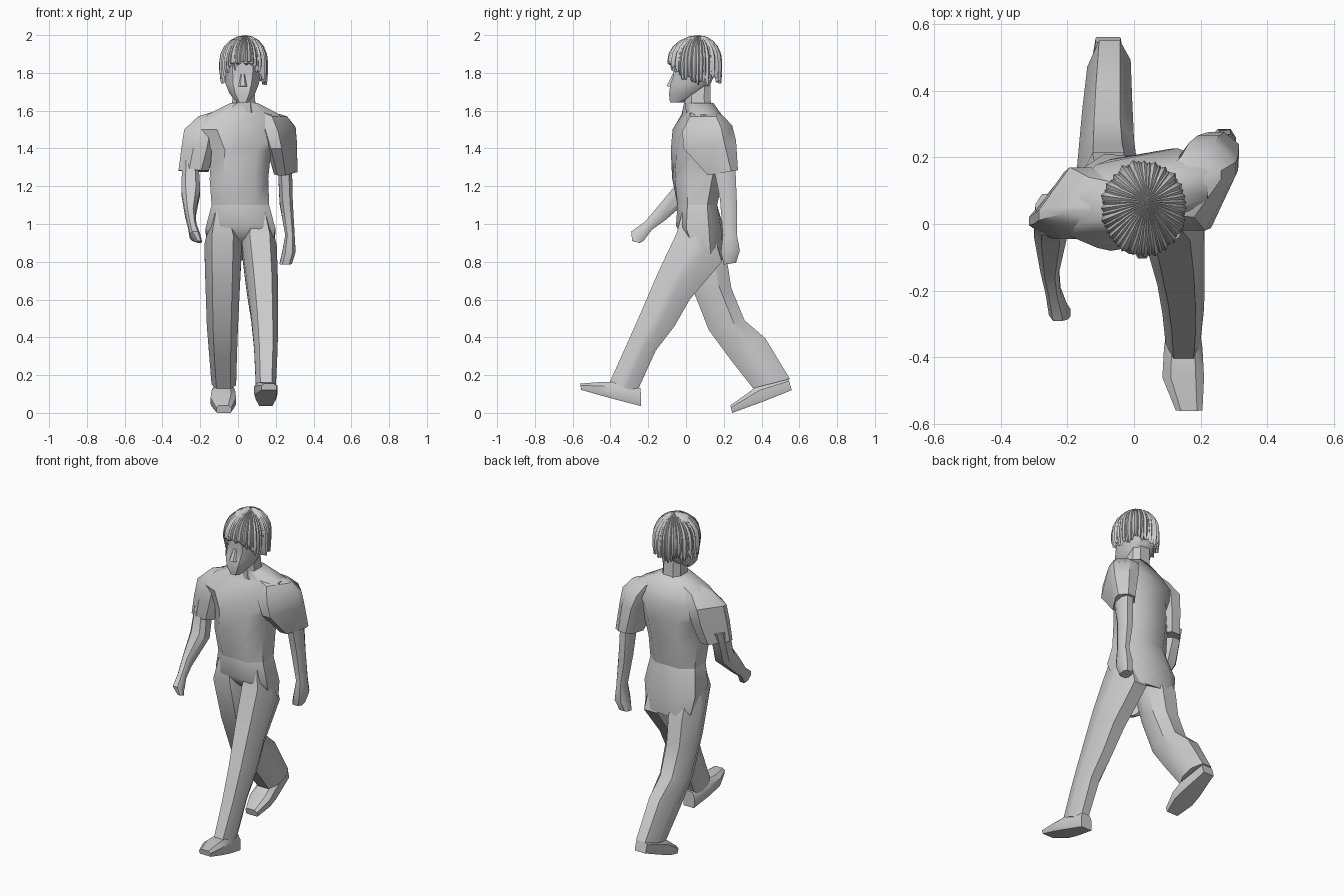
import bpy, bmesh, math, random

if "Cube" in bpy.data.objects:
    bpy.data.objects.remove(bpy.data.objects["Cube"], do_unlink=True)
random.seed(4)

# One plain grey for the whole figure
GREY = (0.6, 0.6, 0.6, 1)
grey = bpy.data.materials.new("plain_grey")
grey.use_nodes = True
grey.diffuse_color = GREY
grey.node_tree.nodes["Principled BSDF"].inputs["Base Color"].default_value = GREY

# Sections as (across, front to back): body, shoes, legs and sleeves
SECTION = [(1, -.5), (1, .5), (.55, 1), (-.55, 1),
           (-1, .5), (-1, -.5), (-.55, -1), (.55, -1)]
SHOE = [(1, -.4), (1, .7), (.92, 1), (-.92, 1),
        (-1, .7), (-1, -.4), (-.6, -1), (.6, -1)]
LEFT_LEG = [(1, -.2), (1, .2), (.45, 1), (-.5, 1),
            (-1, .4), (-1, -.4), (-.55, -1), (.6, -1)]
RIGHT_LEG = [(-a, b) for a, b in LEFT_LEG]
LEFT_SLEEVE = [(1, .25), (1, .55), (.3, 1), (-.5, 1),
               (-1, .5), (-1, -.6), (-.7, -1), (0, -1)]
RIGHT_SLEEVE = [(-a, -b) for a, b in LEFT_SLEEVE]


def finish(bm, name, angle=35):
    """Turn a bmesh into a finished object, smooth with sharp edges kept."""
    bmesh.ops.recalc_face_normals(bm, faces=bm.faces[:])
    mesh = bpy.data.meshes.new(name)
    bm.to_mesh(mesh)
    bm.free()
    mesh.materials.append(grey)
    obj = bpy.data.objects.new(name, mesh)
    bpy.context.collection.objects.link(obj)
    for other in bpy.context.selected_objects:
        other.select_set(False)
    obj.select_set(True)
    bpy.context.view_layer.objects.active = obj
    bpy.ops.object.shade_smooth_by_angle(angle=math.radians(angle))
    return obj


def loft(name, rings, bend=None, angle=35, section=SECTION):
    """Join rings given as x_min, x_max, front_y, front_z, back_y, back_z."""
    bm = bmesh.new()
    loops = []
    for x_min, x_max, front_y, front_z, back_y, back_z in rings:
        loop = []
        for across, along in section:
            mix = (along + 1) / 2
            x = (x_min + x_max) / 2 + across * (x_max - x_min) / 2
            y = front_y + (back_y - front_y) * mix
            z = front_z + (back_z - front_z) * mix
            if bend:
                y += bend(x, z)
            loop.append(bm.verts.new((x, y, z)))
        loops.append(loop)
    count = len(section)
    for lower, upper in zip(loops, loops[1:]):
        for i in range(count):
            j = (i + 1) % count
            bm.faces.new((lower[i], lower[j], upper[j], upper[i]))
    bm.faces.new(loops[0])
    bm.faces.new(loops[-1])
    return finish(bm, name, angle)


def level(*rings):
    """Level rings given as x_min, x_max, front_y, back_y, z."""
    return [(a, b, front, z, back, z) for a, b, front, back, z in rings]


def shoulder_twist(x, z):
    """Right shoulder swings forward and left shoulder swings back."""
    return (x - .02) * max(-.12, min(.2, (z - 1.1) * .6))


# Body: shirt from waist to collar, then pelvis
loft("shirt", level(
    (-.14, .165, -.045, .165, 1.1),
    (-.15, .16, -.065, .19, 1.24),
    (-.14, .175, -.065, .21, 1.39),
    (-.21, .23, -.045, .205, 1.5),
    (-.16, .22, -.005, .165, 1.58),
    (-.04, .105, -.005, .135, 1.64)), shoulder_twist, 45)
loft("pelvis", [
    (-.14, .165, -.045, 1.1, .165, 1.1),
    (-.172, .198, -.047, .99, .2, .94),
    (-.15, .185, .0, .92, .2, .81)], shoulder_twist, 45)

# Sleeves
loft("right_sleeve", [
    (-.315, -.155, -.04, 1.285, .12, 1.275),
    (-.3, -.12, -.045, 1.4, .155, 1.4),
    (-.285, -.1, -.035, 1.5, .17, 1.5),
    (-.21, -.06, .0, 1.57, .14, 1.57),
    (-.08, .0, .02, 1.61, .12, 1.61)], section=RIGHT_SLEEVE)
loft("left_sleeve", [
    (.19, .315, .115, 1.258, .275, 1.285),
    (.15, .312, -.012, 1.4, .265, 1.44),
    (.12, .305, -.02, 1.49, .245, 1.52),
    (.1, .26, .02, 1.57, .2, 1.57),
    (.05, .13, .03, 1.61, .14, 1.61)], section=LEFT_SLEEVE)

# Arms with hands
loft("right_arm", [
    (-.295, -.21, -.03, 1.34, .09, 1.34),
    (-.3, -.2, -.06, 1.2, .03, 1.14),
    (-.28, -.225, -.16, 1.08, -.11, 1.02),
    (-.265, -.22, -.22, 1.01, -.18, .97),
    (-.255, -.2, -.29, .96, -.225, .91),
    (-.22, -.19, -.285, .91, -.245, .9)])
loft("left_arm", [
    (.21, .285, .14, 1.33, .26, 1.33),
    (.22, .29, .18, 1.13, .27, 1.1),
    (.25, .3, .195, .94, .27, .94),
    (.235, .305, .185, .85, .285, .86),
    (.22, .285, .2, .785, .265, .795)])

# Trouser legs: left strides forward, right trails behind
loft("left_leg", [
    (.06, .165, -.02, 1.06, .12, 1.04),
    (.02, .205, -.05, .95, .19, .8),
    (.045, .212, -.145, .75, .02, .6),
    (.07, .212, -.235, .54, -.06, .46),
    (.085, .21, -.315, .36, -.16, .33),
    (.095, .2, -.405, .16, -.26, .11)], section=LEFT_LEG)
loft("right_leg", [
    (-.14, -.03, -.02, 1.06, .12, 1.04),
    (-.178, .02, -.045, .94, .215, .82),
    (-.172, .01, .03, .67, .24, .66),
    (-.165, .0, .12, .44, .31, .49),
    (-.155, -.005, .23, .29, .42, .395),
    (-.14, -.01, .355, .13, .55, .18)], section=RIGHT_LEG)

# Shoes, from heel to toe
loft("left_shoe", [
    (.11, .185, -.24, .13, -.238, .036),
    (.09, .205, -.37, .165, -.37, .07),
    (.085, .21, -.46, .163, -.46, .095),
    (.125, .205, -.56, .155, -.555, .122)], section=SHOE)
loft("right_shoe", [
    (-.115, -.04, .54, .19, .56, .12),
    (-.14, -.015, .38, .145, .41, .06),
    (-.145, -.01, .32, .1, .34, .035),
    (-.115, -.035, .235, .04, .245, .0)], section=SHOE)

# Head, neck and nose
loft("neck", level(
    (-.035, .1, .0, .14, 1.59),
    (-.03, .09, -.005, .13, 1.66),
    (-.03, .085, .0, .13, 1.76)))
loft("head", level(
    (-.005, .055, -.085, -.01, 1.642),
    (-.045, .09, -.09, .08, 1.69),
    (-.065, .11, -.083, .13, 1.74),
    (-.07, .12, -.065, .15, 1.79),
    (-.075, .125, -.075, .16, 1.83),
    (-.07, .12, -.055, .15, 1.91),
    (-.02, .07, .0, .1, 1.965)), angle=45)
loft("nose", [
    (.014, .036, -.07, 1.795, -.04, 1.79),
    (.002, .048, -.103, 1.73, -.04, 1.72)], angle=20)

# Hair: ridged strands falling from the crown
STRANDS, STEPS = 24, 5
bm = bmesh.new()
for layer in range(2):
    for n in range(STRANDS):
        turn = math.tau * (n + layer / 2) / STRANDS
        forward = max(0, -math.sin(turn))
        tip_z = 1.735 + .09 * forward ** 2 + random.uniform(0, .045)
        reach = random.uniform(.95, 1) - .03 * layer
        # Dome over the skull, then a hanging tip: radius, height, slope, width
        path = []
        for k in range(STEPS + 1):
            phi = math.pi / 2 * k / STEPS
            path.append((math.sin(phi), 1.86 + .14 * math.cos(phi),
                         math.cos(phi), 1.3))
        path += [(1, (1.86 + tip_z) / 2, 0, 1.1), (.96, tip_z, 0, .2)]
        rows = []
        for radius, z, slope, width in path:
            row = []
            half = width * math.pi / STRANDS
            for side in (-1, 0, 1):
                # Strand edges sink below the ridge along the surface normal
                sink = .014 * abs(side) * min(1, radius * 1.6)
                a = turn + side * half
                r = radius * (reach - sink * 7)
                x = .03 + .01 * (1 - radius) + .135 * r * math.cos(a)
                y = .047 + .02 * (1 - radius) + .15 * r * math.sin(a)
                row.append(bm.verts.new((x, y, z - sink * slope)))
            rows.append(row)
        for upper, lower in zip(rows, rows[1:]):
            for i in range(2):
                bm.faces.new((upper[i], lower[i], lower[i + 1], upper[i + 1]))
bmesh.ops.remove_doubles(bm, verts=bm.verts[:], dist=.0001)
finish(bm, "hair", 25)
